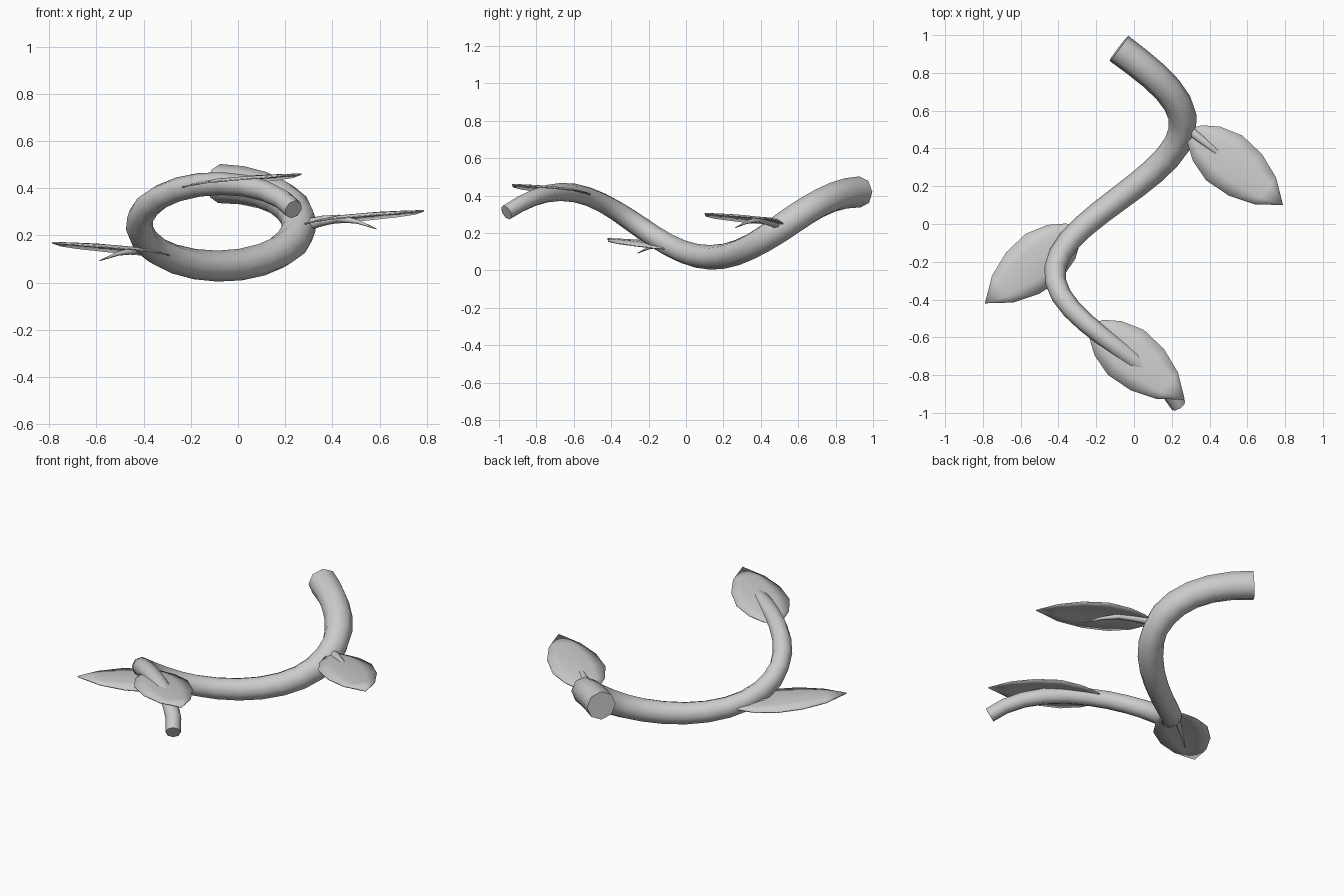
import bpy, bmesh, math
from mathutils import Vector

if "Cube" in bpy.data.objects:
    bpy.data.objects.remove(bpy.data.objects["Cube"])


def stem_point(deg):
    a = math.radians(deg)
    return Vector((-0.08 - 0.34 * math.sin(a), -0.66 + 1.59 * deg / 360,
                   0.245 + 0.175 * math.cos(a)))


def smooth(obj):
    bpy.ops.object.select_all(action='DESELECT')
    obj.select_set(True)
    bpy.context.view_layer.objects.active = obj
    bpy.ops.object.shade_smooth_by_angle(angle=math.radians(50))


def tube(name, points, radii, sides=8):
    """Tapered, capped tube swept along points."""
    bm = bmesh.new()
    rings = []
    for i, p in enumerate(points):
        t = (points[min(i + 1, len(points) - 1)] - points[max(i - 1, 0)]).normalized()
        a = t.cross(Vector((0, 0, 1))).normalized()
        b = a.cross(t)
        rings.append([bm.verts.new(p + radii[i] * (a * math.cos(k * math.tau / sides)
                                                   + b * math.sin(k * math.tau / sides)))
                      for k in range(sides)])
    for r, s in zip(rings, rings[1:]):
        for k in range(sides):
            j = (k + 1) % sides
            bm.faces.new((r[k], r[j], s[j], s[k]))
    bm.faces.new(rings[0])
    bm.faces.new(rings[-1])
    bmesh.ops.recalc_face_normals(bm, faces=bm.faces)
    me = bpy.data.meshes.new(name)
    bm.to_mesh(me)
    bm.free()
    obj = bpy.data.objects.new(name, me)
    bpy.context.collection.objects.link(obj)
    smooth(obj)
    return obj


# Leaf outline: distance along, half width, midrib height
PROFILE = [(0.04, 0.06, 0.006), (0.12, 0.115, 0.02), (0.24, 0.152, 0.037),
           (0.385, 0.14, 0.047), (0.52, 0.09, 0.052)]


def leaf(name, base, side):
    d = Vector((0.78 * side, -0.625, 0))
    n = Vector((0.625 * side, 0.78, 0))
    up = Vector((0, 0, 1))
    bm = bmesh.new()
    # Blade, slightly folded along the midrib
    start = bm.verts.new(base)
    tip = bm.verts.new(base + d * 0.64 + up * 0.055)
    rows = [[bm.verts.new(base + d * u + n * (w * s) + up * (h - 0.12 * w * s * s))
             for s in (-1, -0.5, 0, 0.5, 1)] for u, w, h in PROFILE]
    for k in range(4):
        bm.faces.new((start, rows[0][k + 1], rows[0][k]))
        bm.faces.new((tip, rows[-1][k], rows[-1][k + 1]))
        for r, s in zip(rows, rows[1:]):
            bm.faces.new((r[k], r[k + 1], s[k + 1], s[k]))
    bmesh.ops.recalc_face_normals(bm, faces=bm.faces)
    me = bpy.data.meshes.new(name)
    bm.to_mesh(me)
    bm.free()
    obj = bpy.data.objects.new(name, me)
    bpy.context.collection.objects.link(obj)
    mod = obj.modifiers.new("thickness", 'SOLIDIFY')
    mod.thickness = 0.006
    mod.offset = 0
    smooth(obj)
    # Arched leaf stalk
    path = [(0, -0.005), (0.09, 0.012), (0.18, 0.022), (0.28, 0.008), (0.38, -0.022)]
    tube(name + "_stalk", [base + d * u + up * h for u, h in path],
         [0.026, 0.022, 0.016, 0.009, 0.002])


# Spiral stem
N = 26
angles = [-68 + 428 * i / N for i in range(N + 1)]
tube("stem", [stem_point(a) for a in angles],
     [0.042 + 0.041 * i / N for i in range(N + 1)])

# Three leaves
leaf("upper_front_leaf", Vector((-0.23, -0.53, 0.405)), 1)
leaf("left_leaf", Vector((-0.29, -0.02, 0.115)), -1)
leaf("right_leaf", Vector((0.29, 0.50, 0.25)), 1)
